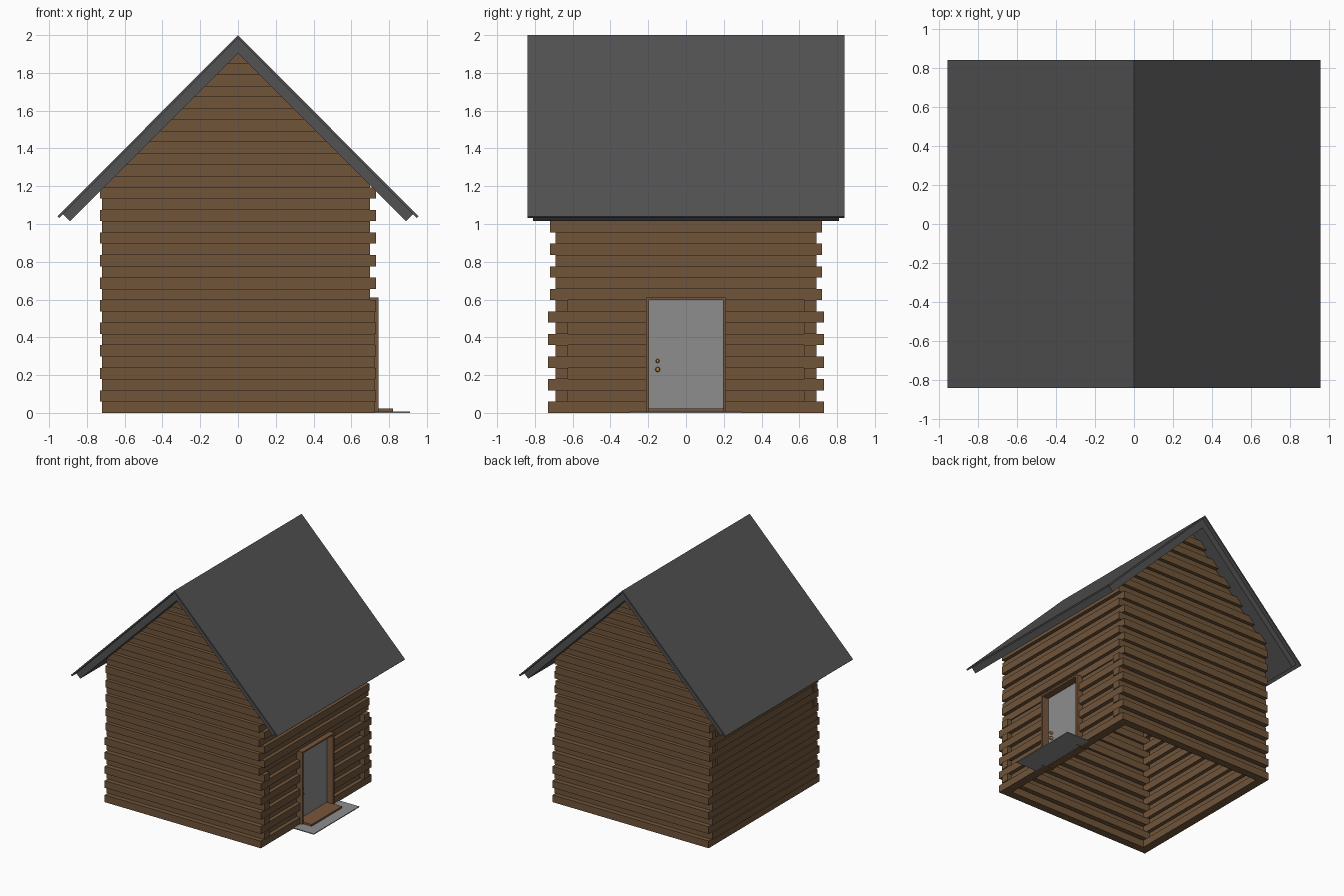
import bpy, bmesh, math
from mathutils import Matrix, Vector

if "Cube" in bpy.data.objects:
    bpy.data.objects.remove(bpy.data.objects["Cube"])


def material(name, r, g, b):
    m = bpy.data.materials.new(name)
    m.diffuse_color = (r, g, b, 1)
    m.use_nodes = True
    m.node_tree.nodes["Principled BSDF"].inputs["Base Color"].default_value = m.diffuse_color
    return m


WOOD = material("log_brown", 0.16, 0.09, 0.042)
TRIM = material("trim_brown", 0.19, 0.095, 0.045)
SLATE = material("roof_grey", 0.085, 0.085, 0.085)
PANEL = material("door_grey", 0.27, 0.27, 0.27)
BRASS = material("brass", 0.45, 0.22, 0.06)


def finish(bm, name, mat):
    bmesh.ops.recalc_face_normals(bm, faces=bm.faces)
    me = bpy.data.meshes.new(name)
    bm.to_mesh(me)
    bm.free()
    ob = bpy.data.objects.new(name, me)
    me.materials.append(mat)
    bpy.context.collection.objects.link(ob)
    return ob


def add_box(bm, x, y, z):
    lo = Vector((min(x), min(y), min(z)))
    hi = Vector((max(x), max(y), max(z)))
    size = hi - lo
    mat = Matrix.Translation((lo + hi) / 2) @ Matrix.Diagonal((*size, 1))
    bmesh.ops.create_cube(bm, size=1, matrix=mat)


def boxes(name, mat, parts):
    bm = bmesh.new()
    for x, y, z in parts:
        add_box(bm, x, y, z)
    return finish(bm, name, mat)


def extrude_profile(name, mat, pts, half_y):
    bm = bmesh.new()
    face = bm.faces.new([bm.verts.new((x, -half_y, z)) for x, z in pts])
    ext = bmesh.ops.extrude_face_region(bm, geom=[face])
    verts = [v for v in ext["geom"] if isinstance(v, bmesh.types.BMVert)]
    bmesh.ops.translate(bm, verts=verts, vec=(0, 2 * half_y, 0))
    return finish(bm, name, mat)


H = 0.0597        # log course height
DOOR_ROWS = 10    # courses interrupted by the door
SIDE_ROWS = 20    # courses in the side walls

# Gable walls: alternating log depth, shortened under the roof slope
for side, name in ((-1, "front_wall_logs"), (1, "back_wall_logs")):
    parts = []
    for k in range(32):
        z = (k * H, (k + 1) * H)
        reach = 1.98 - z[1]
        if reach < 0.03:
            break
        low = k < DOOR_ROWS
        if k % 2:
            y = (side * (0.625 if low else 0.645), side * 0.69)
            x = (-min(0.73, reach), min(0.73, reach))
        else:
            y = (side * 0.665, side * (0.73 if low else 0.72))
            x = (-min(0.72, reach), min(0.65 if low else 0.70, reach))
        parts.append((x, y, z))
    boxes(name, WOOD, parts)

# Left wall logs
parts = []
for k in range(SIDE_ROWS):
    z = (k * H, (k + 1) * H)
    if k % 2:
        parts.append(((-0.73, -0.68), (-0.63, 0.63), z))
    else:
        parts.append(((-0.72, -0.65), (-0.67, 0.67), z))
boxes("left_wall_logs", WOOD, parts)

# Right wall logs, split around the door
parts = []
for k in range(SIDE_ROWS):
    z = (k * H, (k + 1) * H)
    if k < DOOR_ROWS:
        x, end = ((0.63, 0.69), 0.625) if k % 2 else ((0.65, 0.722), 0.73)
        for s in (-1, 1):
            parts.append((x, (s * 0.2, s * end), z))
    elif k % 2:
        parts.append(((0.67, 0.73), (-0.645, 0.645), z))
    else:
        parts.append(((0.64, 0.70), (-0.67, 0.67), z))
boxes("right_wall_logs", WOOD, parts)

# Roof deck and thin overhanging cover
extrude_profile("roof_deck", SLATE, [
    (0, 1.905), (0.89, 1.015), (0.929, 1.054), (0, 1.983),
    (-0.929, 1.054), (-0.89, 1.015)], 0.81)
extrude_profile("roof_cover", SLATE, [
    (0, 1.983), (0.946, 1.032), (0.955, 1.041), (0, 2.0),
    (-0.955, 1.041), (-0.946, 1.032)], 0.84)

# Door, frame, sill and step plate
boxes("door_frame", TRIM, [
    ((0.63, 0.743), (-0.213, -0.195), (0, 0.61)),
    ((0.63, 0.743), (0.195, 0.213), (0, 0.61)),
    ((0.63, 0.743), (-0.195, 0.195), (0.597, 0.61))])
boxes("door", PANEL, [((0.66, 0.685), (-0.195, 0.195), (0.02, 0.597))])
boxes("door_sill", TRIM, [((0.63, 0.82), (-0.2, 0.2), (0.006, 0.022))])
boxes("step_plate", PANEL, [((0.70, 0.91), (-0.3, 0.3), (0, 0.007))])

# Door knob and lock
for name, z, r in (("door_knob", 0.23, 0.014), ("door_lock", 0.275, 0.011)):
    bm = bmesh.new()
    turn = Matrix.Rotation(math.pi / 2, 4, 'Y')
    bmesh.ops.create_cone(bm, cap_ends=True, segments=12, radius1=r, radius2=r * 0.7,
                          depth=0.03, matrix=Matrix.Translation((0.697, -0.15, z)) @ turn)
    finish(bm, name, BRASS)
